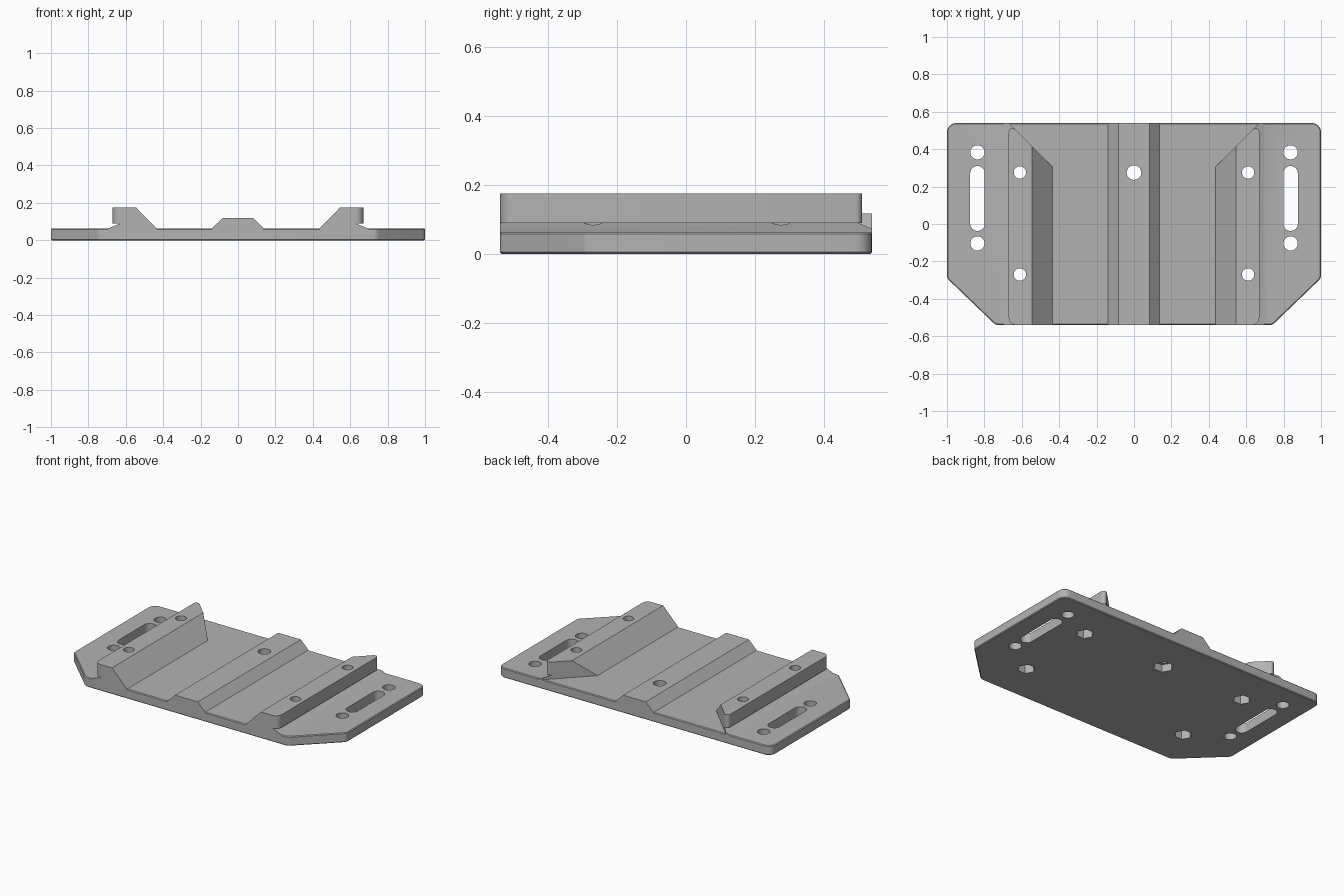
import bpy, bmesh
from math import cos, sin, pi, radians
from mathutils import Vector

if "Cube" in bpy.data.objects:
    bpy.data.objects.remove(bpy.data.objects["Cube"], do_unlink=True)

grey = bpy.data.materials.new("plain grey")
grey.use_nodes = True
grey.diffuse_color = (0.45, 0.45, 0.45, 1)
grey.node_tree.nodes["Principled BSDF"].inputs["Base Color"].default_value = grey.diffuse_color

HALF = 0.54    # half depth
DECK = 0.063   # plate top


def rounded(corners, steps=8):
    """Outline from (x, y, radius) corners, with arcs where radius > 0."""
    out = []
    for i, (x, y, r) in enumerate(corners):
        p = Vector((x, y))
        if r == 0:
            out.append(p)
            continue
        a = (Vector(corners[i - 1][:2]) - p).normalized()
        b = (Vector(corners[(i + 1) % len(corners)][:2]) - p).normalized()
        half = a.angle(b) / 2
        centre = p + (a + b).normalized() * r / sin(half)
        start = p + a * r * cos(half) / sin(half) - centre
        end = p + b * r * cos(half) / sin(half) - centre
        turn = end.angle_signed(start)
        for k in range(steps + 1):
            t = turn * k / steps
            out.append(centre + Vector((start.x * cos(t) - start.y * sin(t),
                                        start.x * sin(t) + start.y * cos(t))))
    return out


def circle(x, y, r, n=32, turn=0):
    return [(x + r * cos(turn + 2 * pi * i / n), y + r * sin(turn + 2 * pi * i / n)) for i in range(n)]


def prism(name, pts, lo, hi, along_y=False):
    """Extrude an outline up z, or an x-z profile along y."""
    bm = bmesh.new()
    place = (lambda p: (p[0], lo, p[1])) if along_y else (lambda p: (p[0], p[1], lo))
    face = bm.faces.new([bm.verts.new(place(p)) for p in pts])
    top = bmesh.ops.extrude_face_region(bm, geom=[face])["geom"]
    move = Vector((0, hi - lo, 0)) if along_y else Vector((0, 0, hi - lo))
    bmesh.ops.translate(bm, vec=move, verts=[v for v in top if isinstance(v, bmesh.types.BMVert)])
    bmesh.ops.recalc_face_normals(bm, faces=bm.faces)
    mesh = bpy.data.meshes.new(name)
    bm.to_mesh(mesh)
    bm.free()
    mesh.materials.append(grey)
    obj = bpy.data.objects.new(name, mesh)
    bpy.context.collection.objects.link(obj)
    return obj


def bake(obj):
    bpy.context.view_layer.update()
    mesh = bpy.data.meshes.new_from_object(obj.evaluated_get(bpy.context.evaluated_depsgraph_get()))
    obj.modifiers.clear()
    obj.data = mesh


def combine(obj, other, operation):
    mod = obj.modifiers.new("combine", "BOOLEAN")
    mod.operation, mod.object, mod.solver = operation, other, "EXACT"
    bake(obj)
    bpy.data.objects.remove(other, do_unlink=True)


# Plate with clipped front corners and softened edges
plate = prism("mounting_plate", rounded([
    (-0.74, -HALF, 0.04), (0.74, -HALF, 0.04), (1, -0.29, 0.04),
    (1, HALF, 0.05), (-1, HALF, 0.05), (-1, -0.29, 0.04)]), 0, DECK)
soft = plate.modifiers.new("soft edges", "BEVEL")
soft.width, soft.segments, soft.angle_limit = 0.005, 1, radians(50)
bake(plate)

# Central ridge
ridge = prism("centre_ridge", [(-0.14, 0.03), (-0.14, DECK), (-0.083, 0.118),
                               (0.083, 0.118), (0.137, DECK), (0.137, 0.03)], -HALF, HALF, True)
combine(plate, ridge, "UNION")

# Undercut side rails, trimmed diagonally at the back
for s in (1, -1):
    foot = prism("rail_foot", [(s * x, z) for x, z in (
        (0.5, 0.03), (0.695, 0.03), (0.695, DECK), (0.63, 0.09), (0.5, 0.09))], -HALF, HALF, True)
    foot_plan = prism("foot_trim", [(s * x, y) for x, y in (
        (0.3, -1), (0.8, -1), (0.8, 0.67), (0.3, 0.17))], -1, 1)
    combine(foot, foot_plan, "INTERSECT")
    rail = prism("side_rail", [(s * x, z) for x, z in (
        (0.435, 0.03), (0.435, DECK), (0.545, 0.175), (0.72, 0.175),
        (0.72, 0.09), (0.6, 0.09), (0.6, 0.03))], -HALF, HALF, True)
    rail_plan = prism("rail_trim", rounded([
        (s * 0.3, -HALF - 0, 0), (s * 0.67, -HALF, 0.04),
        (s * 0.67, HALF, 0.02), (s * 0.3, 0.17, 0)]), -1, 1)
    combine(rail, rail_plan, "INTERSECT")
    combine(plate, foot, "UNION")
    combine(plate, rail, "UNION")

# Slots, bolt holes and hexagonal nut pockets
cutters = [prism("centre_hole", circle(0, 0.275, 0.039), -1, 1),
           prism("centre_pocket", circle(0, 0.275, 0.062, 6), -1, 0.05)]
for s in (1, -1):
    slot = [(s * 0.837 + dx, y, 0.0385) for dx, y in (
        (-0.039, -0.037), (0.039, -0.037), (0.039, 0.31), (-0.039, 0.31))]
    cutters.append(prism("slot", rounded(slot), -1, 1))
    for y in (0.383, -0.104):
        cutters.append(prism("end_hole", circle(s * 0.837, y, 0.038), -1, 1))
    for y in (0.275, -0.27):
        cutters.append(prism("rail_hole", circle(s * 0.61, y, 0.033), -1, 1))
        cutters.append(prism("rail_pocket", circle(s * 0.61, y, 0.053, 6), -1, 0.06))
for cutter in cutters:
    combine(plate, cutter, "DIFFERENCE")

bpy.ops.object.select_all(action="DESELECT")
plate.select_set(True)
bpy.context.view_layer.objects.active = plate
bpy.ops.object.shade_smooth_by_angle(angle=radians(30))
